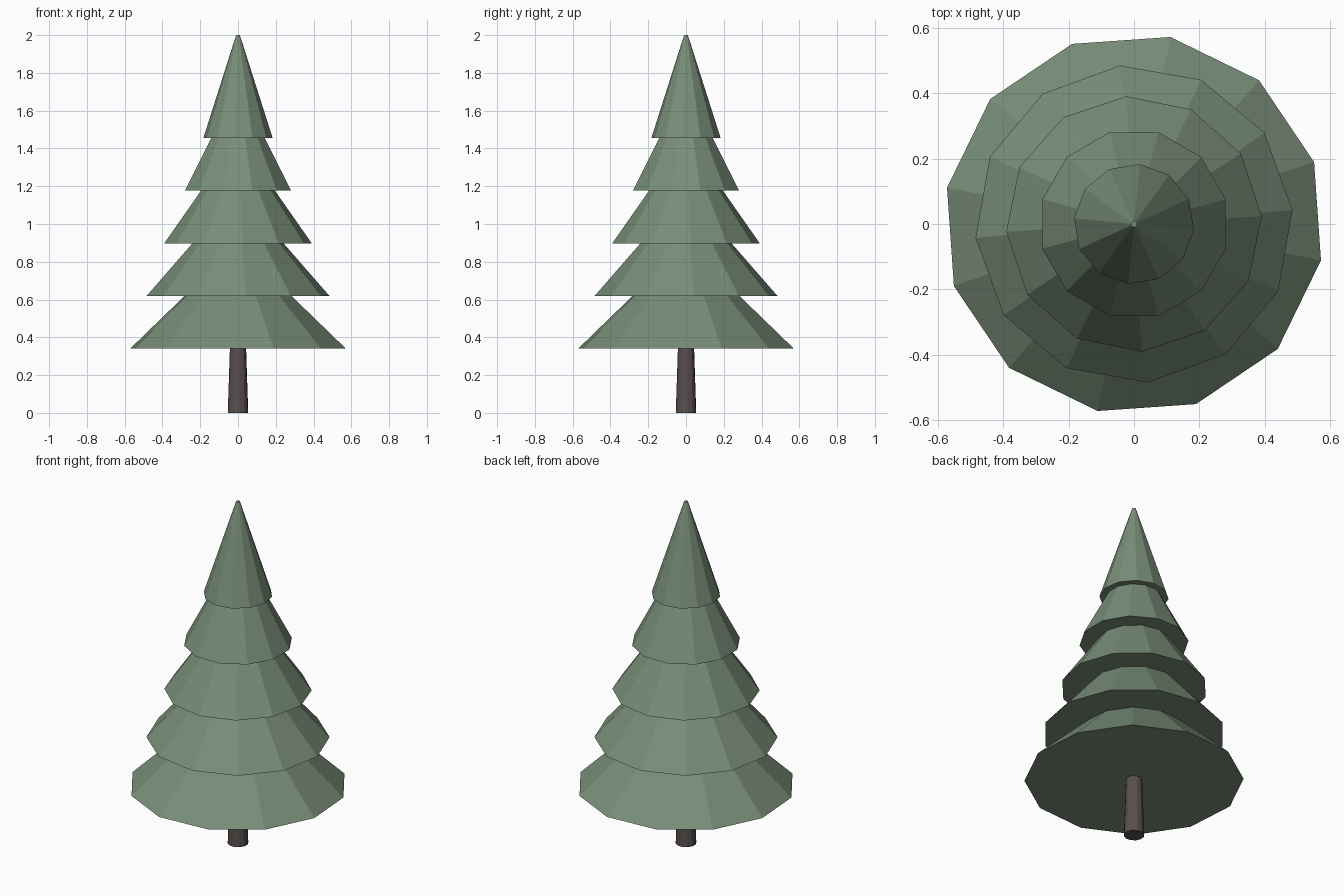
import bpy
import math

if "Cube" in bpy.data.objects:
    bpy.data.objects.remove(bpy.data.objects["Cube"])


def material(name, rgb):
    m = bpy.data.materials.new(name)
    m.diffuse_color = (*rgb, 1.0)
    m.use_nodes = True
    m.node_tree.nodes["Principled BSDF"].inputs["Base Color"].default_value = m.diffuse_color
    return m


def cone(name, r_base, r_top, z0, z1, turn, mat):
    """Flat-faced 12-sided capped cone from z0 to z1, turned about z."""
    bpy.ops.mesh.primitive_cone_add(
        vertices=12, radius1=r_base, radius2=r_top, depth=z1 - z0,
        location=(0, 0, (z0 + z1) / 2), rotation=(0, 0, math.radians(turn)))
    ob = bpy.context.object
    ob.name = name
    ob.data.materials.append(mat)
    return ob


green = material("needles", (0.19, 0.27, 0.19))
brown = material("bark", (0.10, 0.08, 0.075))

# Tapered trunk, its top hidden inside the foliage
cone("trunk", 0.055, 0.04, 0.0, 0.45, 10, brown)

# Five overlapping foliage tiers of equal height: base radius, turn in degrees
tiers = [(0.582, 19), (0.486, 5), (0.391, 3.5), (0.29, 15), (0.184, -5.5)]
for i, (radius, turn) in enumerate(tiers):
    z = 0.34 + i * 0.279
    cone(f"foliage_tier_{i + 1}", radius, 0.01, z, z + 0.544, turn, green)
